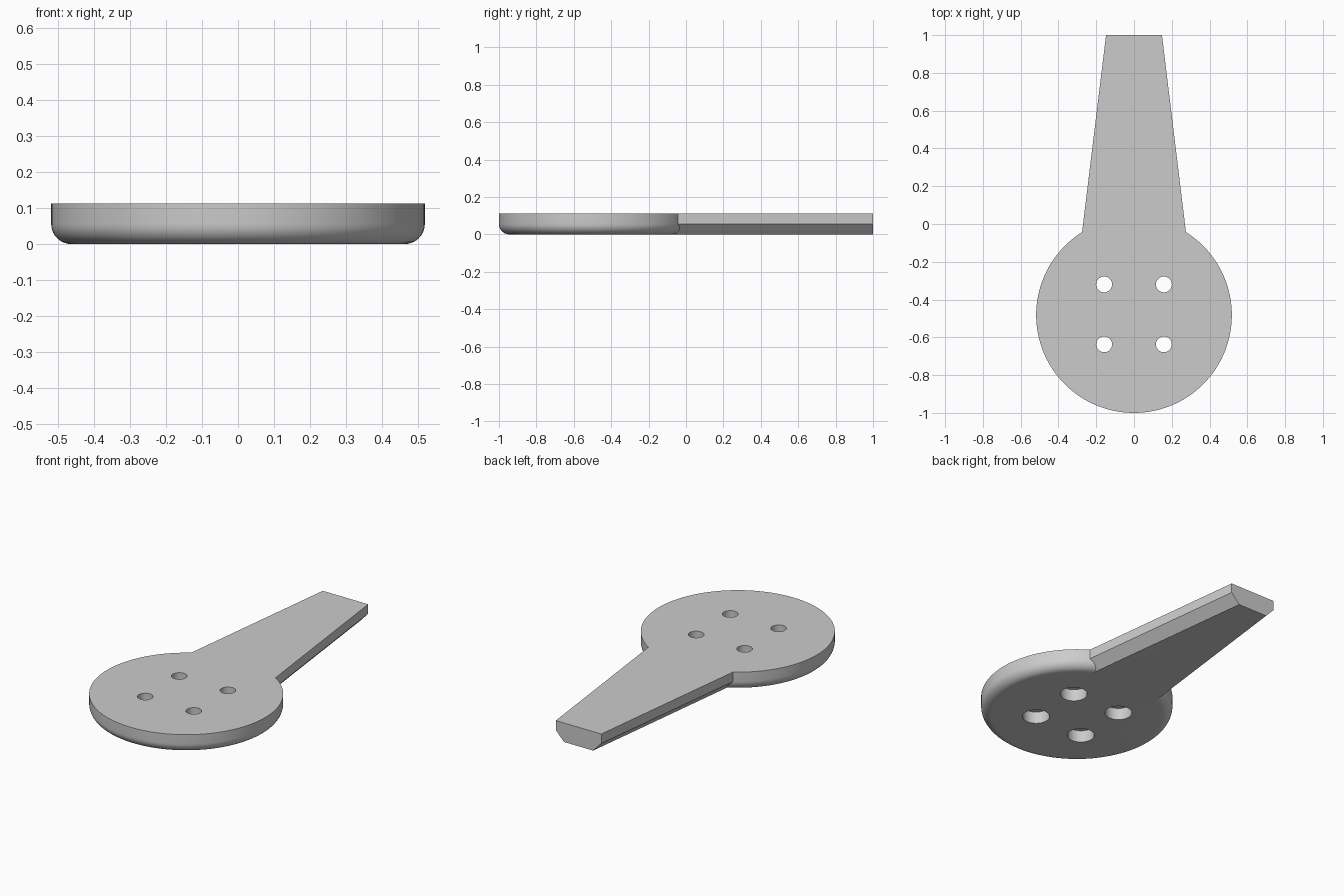
import bpy, bmesh, math

cube = bpy.data.objects.get("Cube")
if cube:
    bpy.data.objects.remove(cube)

H, R, CY, FILLET = 0.112, 0.518, -0.482, 0.056

grey = bpy.data.materials.new("plain grey")
grey.use_nodes = True
colour = (0.6, 0.6, 0.6, 1)
grey.diffuse_color = colour
grey.node_tree.nodes["Principled BSDF"].inputs["Base Color"].default_value = colour


def make_object(name, bm):
    bmesh.ops.recalc_face_normals(bm, faces=bm.faces)
    mesh = bpy.data.meshes.new(name)
    bm.to_mesh(mesh)
    bm.free()
    mesh.materials.append(grey)
    ob = bpy.data.objects.new(name, mesh)
    bpy.context.collection.objects.link(ob)
    return ob


def loft(name, rings):
    """Skin closed rings of points and cap both ends."""
    bm = bmesh.new()
    loops = [[bm.verts.new(p) for p in ring] for ring in rings]
    n = len(loops[0])
    for a, b in zip(loops, loops[1:]):
        for i in range(n):
            j = (i + 1) % n
            bm.faces.new((a[i], a[j], b[j], b[i]))
    bm.faces.new(loops[0])
    bm.faces.new(loops[-1])
    return make_object(name, bm)


def lathe(name, x, y, profile, sides):
    """Round solid from (radius, height) pairs."""
    turns = [2 * math.pi * i / sides for i in range(sides)]
    return loft(name, [[(x + r * math.cos(t), y + r * math.sin(t), z) for t in turns]
                       for r, z in profile])


def arm_section(y, half):
    """Cross-section with the lower corners cut off."""
    low = half - 0.053
    return [(-half, y, H), (half, y, H), (half, y, FILLET),
            (low, y, 0), (-low, y, 0), (-half, y, FILLET)]


def combine(target, tool, operation):
    mod = target.modifiers.new(operation.lower(), "BOOLEAN")
    mod.operation, mod.object, mod.solver = operation, tool, "EXACT"
    bpy.context.view_layer.objects.active = target
    bpy.ops.object.modifier_apply(modifier=mod.name)
    bpy.data.objects.remove(tool)


# Round plate with a rounded lower rim
rim = [(R - FILLET + FILLET * math.sin(a), FILLET - FILLET * math.cos(a))
       for a in (math.pi / 2 * i / 10 for i in range(11))]
plate = lathe("mounting_plate", 0, CY, rim + [(R, H)], 128)

# Tapered arm joined into the plate
arm = loft("arm", [arm_section(-0.15, 0.288), arm_section(1.0, 0.148)])
combine(plate, arm, "UNION")

# Screw holes, wider from below
for x in (-0.158, 0.158):
    for y in (-0.32, -0.637):
        bore = [(0.073, -0.05), (0.073, 0.07), (0.042, 0.07), (0.042, H + 0.05)]
        combine(plate, lathe("hole_cutter", x, y, bore, 40), "DIFFERENCE")

plate.name = "plate_with_arm"
bpy.ops.object.select_all(action="DESELECT")
plate.select_set(True)
bpy.context.view_layer.objects.active = plate
bpy.ops.object.shade_smooth_by_angle(angle=math.radians(30))
